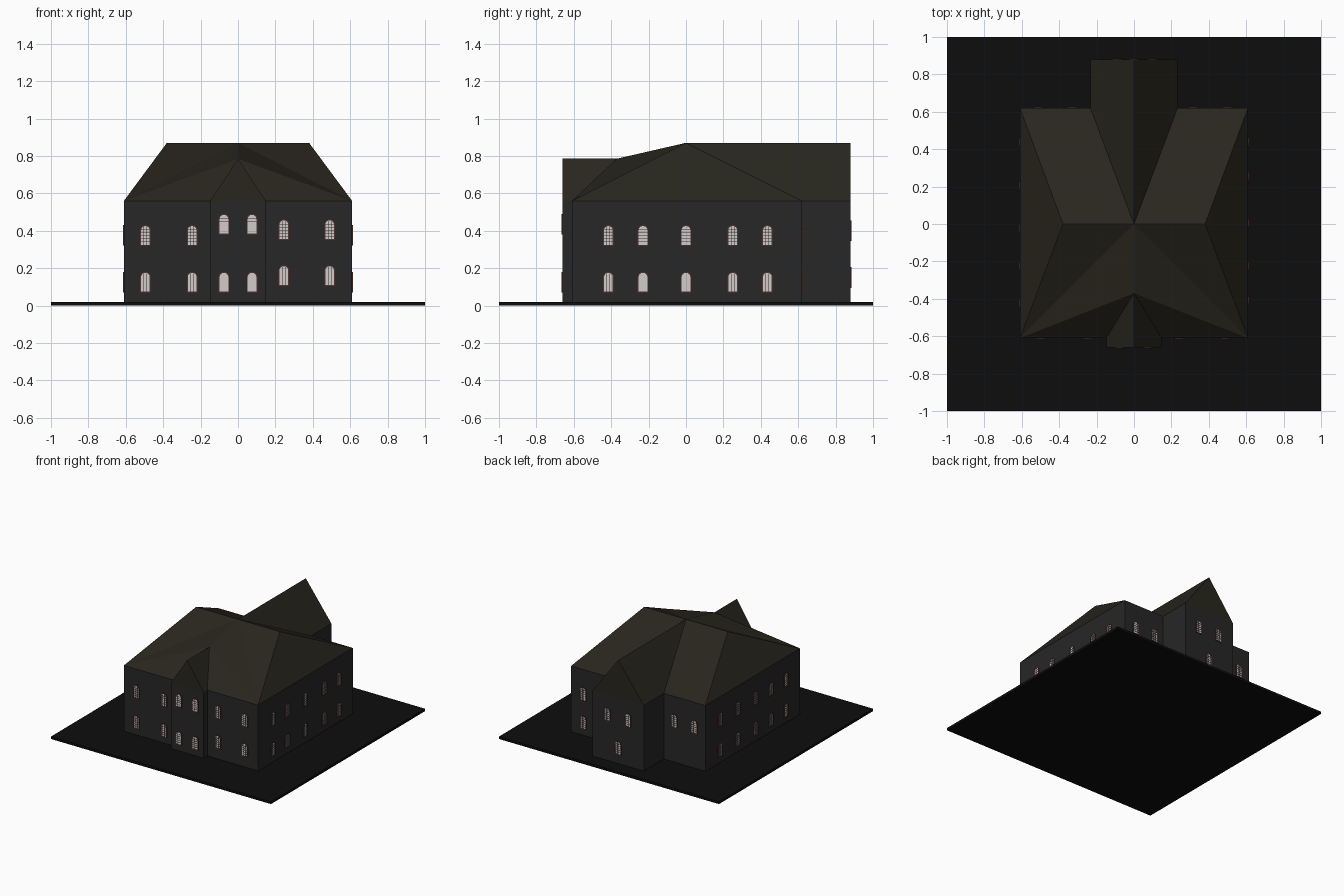
import bpy, bmesh, math
from mathutils import Matrix, Vector

if "Cube" in bpy.data.objects:
    bpy.data.objects.remove(bpy.data.objects["Cube"])


def material(name, rgb):
    m = bpy.data.materials.new(name)
    m.diffuse_color = (*rgb, 1)
    m.use_nodes = True
    m.node_tree.nodes["Principled BSDF"].inputs["Base Color"].default_value = m.diffuse_color
    return m


WALL = material("wall_grey", (0.02, 0.02, 0.021))
ROOF = material("roof_brown", (0.021, 0.019, 0.012))
GROUND = material("ground_black", (0.004, 0.004, 0.004))
FRAME = material("frame_red", (0.09, 0.035, 0.03))
PANE = material("pane_light", (0.65, 0.6, 0.58))
BAR = material("bar_dark", (0.03, 0.025, 0.025))


def finish(bm, name, mats):
    me = bpy.data.meshes.new(name)
    bm.to_mesh(me)
    bm.free()
    for m in mats:
        me.materials.append(m)
    return me


def place(name, me, matrix=Matrix()):
    ob = bpy.data.objects.new(name, me)
    ob.matrix_world = matrix
    bpy.context.collection.objects.link(ob)
    return ob


def add_box(bm, center, size, mat=0):
    mtx = Matrix.Translation(center) @ Matrix.Diagonal((*size, 1))
    vs = bmesh.ops.create_cube(bm, size=1, matrix=mtx)["verts"]
    for f in {f for v in vs for f in v.link_faces}:
        f.material_index = mat


# Ground slab
bm = bmesh.new()
add_box(bm, (0, 0, 0.01), (2, 2, 0.02))
place("ground_slab", finish(bm, "ground_slab", [GROUND]))

# Shared dimensions
X, YF, YB = 0.61, -0.61, 0.62
PX, PY = 0.148, -0.66        # front projection
WX, WY = 0.233, 0.88         # rear wing
EAVE, RIDGE, PORCH = 0.56, 0.87, 0.785
half = [(PX, PY), (PX, YF), (X, YF), (X, YB), (WX, YB), (WX, WY)]
footprint = half + [(-x, y) for x, y in reversed(half)]

# Walls: footprint extruded up to the eaves
bm = bmesh.new()
base = bm.faces.new([bm.verts.new((x, y, 0.02)) for x, y in footprint])
top = bmesh.ops.extrude_face_region(bm, geom=[base])["geom"]
bmesh.ops.translate(bm, vec=(0, 0, EAVE - 0.02),
                    verts=[g for g in top if isinstance(g, bmesh.types.BMVert)])
bmesh.ops.recalc_face_normals(bm, faces=bm.faces)
place("walls", finish(bm, "walls", [WALL]))

# Hipped roof with front gable and rear wing gable
bm = bmesh.new()


def face(*pts):
    bm.faces.new([bm.verts.new(p) for p in pts])


C, T, P, Q = (0, 0, RIDGE), (0, -0.37, PORCH), (0, PY, PORCH), (0, WY, RIDGE)
for s in (1, -1):
    A, B, D = (s * X, YF, EAVE), (s * 0.38, 0, RIDGE), (s * X, YB, EAVE)
    W, F = (s * PX, YF, EAVE), (s * PX, PY, EAVE)
    V, R = (s * WX, YB, EAVE), (s * WX, WY, EAVE)
    for f in ((A, B, C), (A, C, T), (A, T, W), (W, F, P, T),
              (A, B, D), (B, C, V, D), (C, Q, R, V)):
        face(*f)
face((PX, PY, EAVE), (-PX, PY, EAVE), P)
face((WX, WY, EAVE), (-WX, WY, EAVE), Q)
face(*[(x, y, EAVE) for x, y in footprint])
bmesh.ops.remove_doubles(bm, verts=bm.verts, dist=1e-4)
bmesh.ops.recalc_face_normals(bm, faces=bm.faces)
place("roof", finish(bm, "roof", [ROOF]))


# Arched window: local x across, z up, facing -y
def outline(w, h0, h1, rise, n=8):
    arc = [(w * math.cos(math.pi * i / n), h1 + rise * math.sin(math.pi * i / n))
           for i in range(n + 1)]
    return [(-w, h0), (w, h0)] + arc


bm = bmesh.new()
outer = outline(0.028, -0.055, 0.029, 0.026)
inner = outline(0.023, -0.050, 0.029, 0.021)
n = len(outer)
rings = [[bm.verts.new((x, y, z)) for x, z in pts]
         for pts, y in ((outer, 0), (outer, -0.006), (inner, -0.006), (inner, -0.002))]
for a, b in zip(rings, rings[1:]):
    for i in range(n):
        j = (i + 1) % n
        bm.faces.new((a[i], a[j], b[j], b[i]))
bm.faces.new(rings[-1]).material_index = 1
for x in (-0.008, 0.008):
    add_box(bm, (x, -0.003, -0.0015), (0.002, 0.003, 0.097), 2)
for k in range(5):
    add_box(bm, (0, -0.003, -0.034 + k * 0.016), (0.046, 0.003, 0.002), 2)
window = finish(bm, "window", [FRAME, PANE, BAR])


def row(name, turn, dist, spots):
    for u, z in spots:
        m = Matrix.Rotation(turn, 4, "Z") @ Matrix.Translation((u, -dist, z))
        place(name, window, m)


LOW, HIGH = 0.125, 0.375
row("front_window", 0, 0.61,
    [(x, z) for x in (-0.495, -0.245) for z in (LOW, HIGH)]
    + [(x, z) for x in (0.245, 0.49) for z in (0.16, 0.405)])
row("front_gable_window", 0, 0.66,
    [(x, z) for x in (-0.075, 0.075) for z in (LOW, 0.435)])
row("right_window", math.pi / 2, 0.61,
    [(y, z) for y in (-0.415, -0.23, 0, 0.25, 0.435) for z in (LOW, HIGH)])
row("left_window", -math.pi / 2, 0.61,
    [(-y, z) for y in (-0.43, -0.23, -0.03, 0.2, 0.43) for z in (LOW, HIGH)])
row("back_window", math.pi, 0.62,
    [(0.51, 0.36), (0.327, 0.36)]
    + [(-x, z) for x in (0.5, 0.32) for z in (LOW, 0.36)])
row("rear_wing_window", math.pi, 0.88, [(-0.1, 0.4), (0.09, 0.4), (0, 0.15)])
